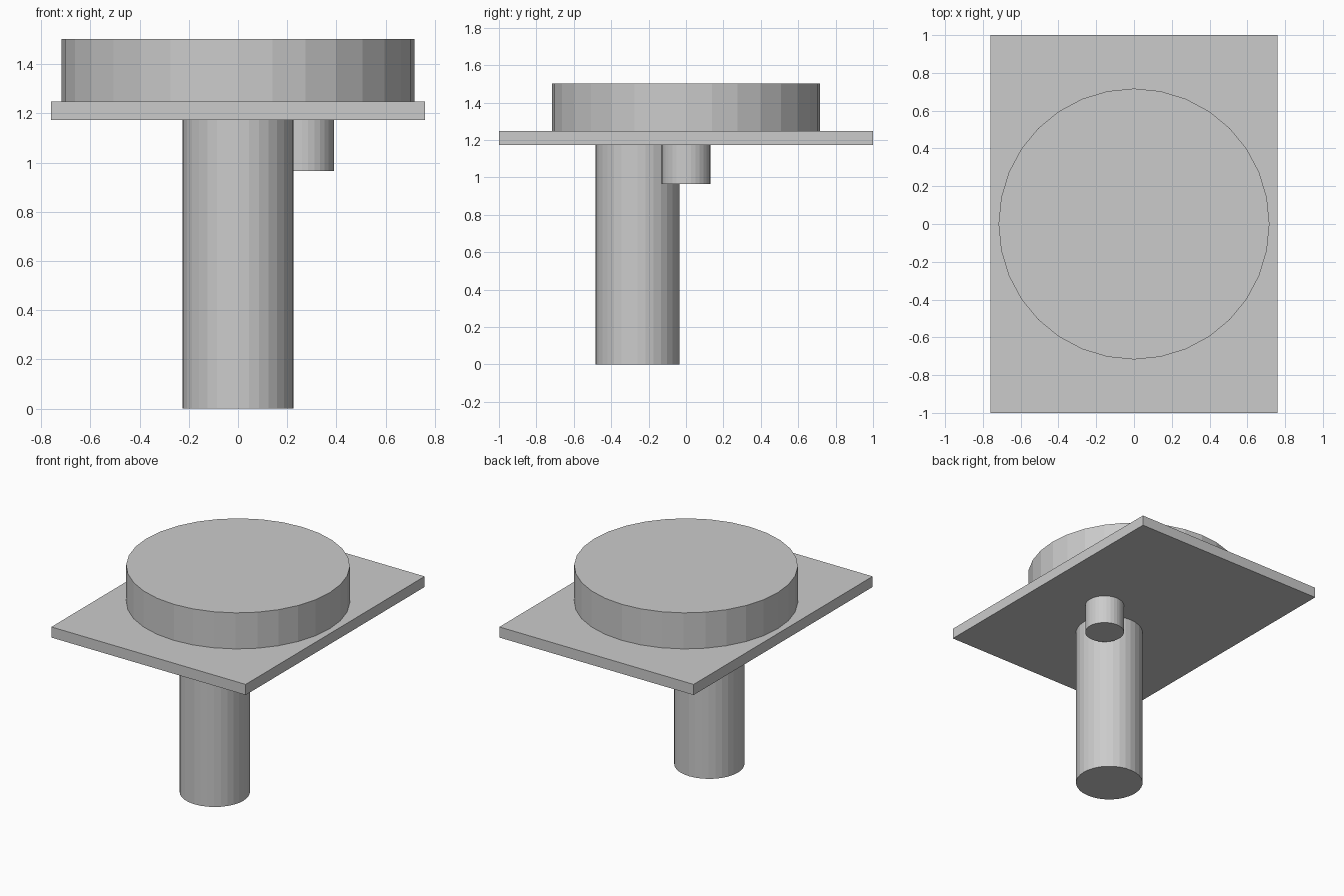
import bpy

cube = bpy.data.objects.get("Cube")
if cube:
    bpy.data.objects.remove(cube, do_unlink=True)

# Single plain grey material
GREY = (0.6, 0.6, 0.6, 1.0)
grey = bpy.data.materials.new("plain grey")
grey.use_nodes = True
grey.diffuse_color = GREY
grey.node_tree.nodes["Principled BSDF"].inputs["Base Color"].default_value = GREY


def finish(name):
    obj = bpy.context.object
    obj.name = name
    obj.data.materials.append(grey)
    return obj


def cylinder(name, x, y, radius, bottom, top):
    bpy.ops.mesh.primitive_cylinder_add(
        vertices=32, radius=radius, depth=top - bottom,
        location=(x, y, (bottom + top) / 2))
    return finish(name)


SLAB_BOTTOM, SLAB_TOP = 1.173, 1.248

# Rectangular slab
bpy.ops.mesh.primitive_cube_add(size=1, location=(0, 0, (SLAB_BOTTOM + SLAB_TOP) / 2))
slab = finish("slab")
slab.scale = (1.52, 2.0, SLAB_TOP - SLAB_BOTTOM)
bpy.ops.object.transform_apply(location=False, rotation=False, scale=True)

# Wide disc on top, long post and short peg below
cylinder("top_disc", 0, 0, 0.717, SLAB_TOP, 1.503)
cylinder("long_post", 0, -0.26, 0.225, 0, SLAB_BOTTOM)
cylinder("short_peg", 0.26, 0, 0.131, 0.965, SLAB_BOTTOM)
